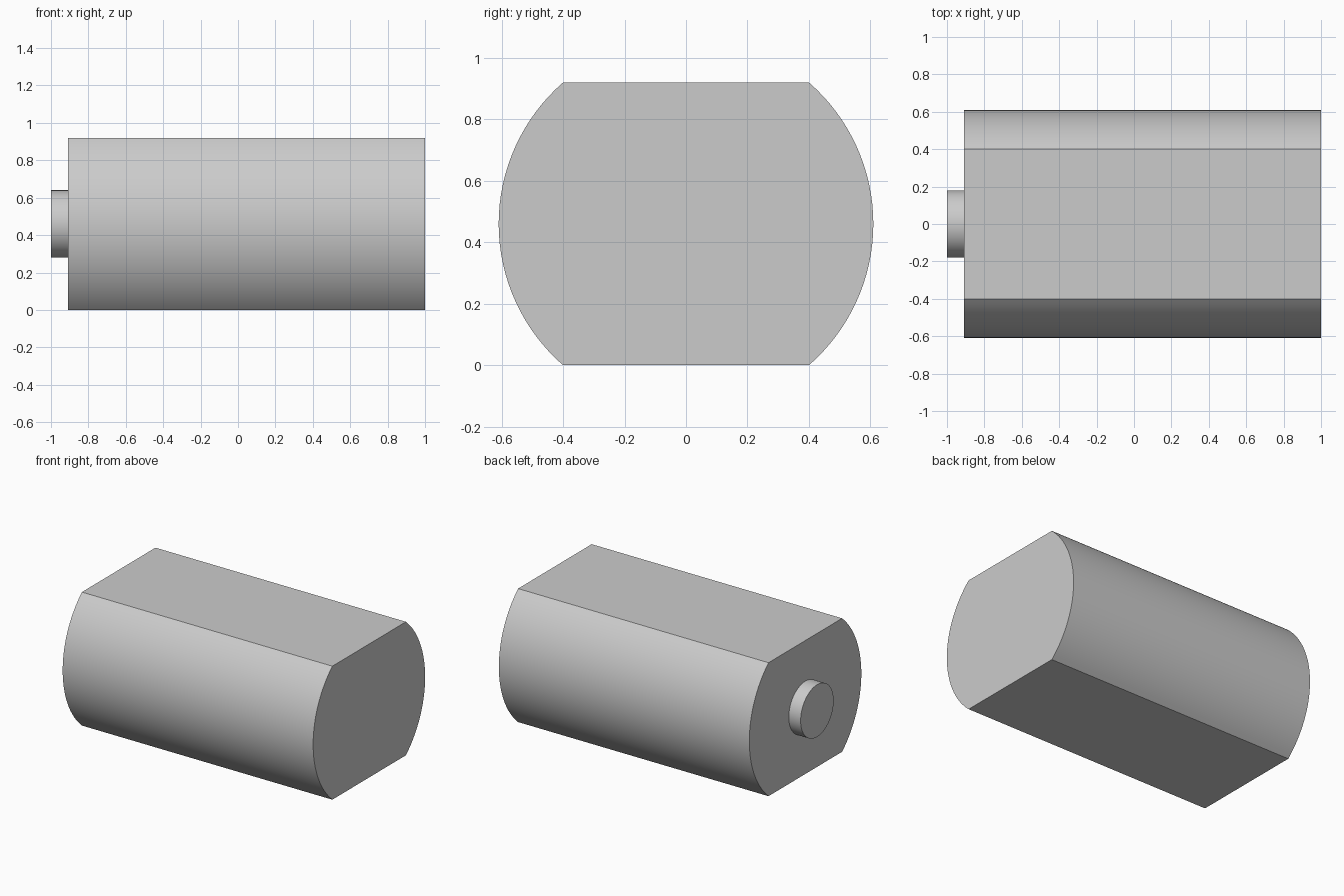
import bpy, bmesh, math

if "Cube" in bpy.data.objects:
    bpy.data.objects.remove(bpy.data.objects["Cube"], do_unlink=True)

grey = bpy.data.materials.new("plain_grey")
grey.use_nodes = True
colour = (0.6, 0.6, 0.6, 1)
grey.diffuse_color = colour
grey.node_tree.nodes["Principled BSDF"].inputs["Base Color"].default_value = colour

RADIUS, HALF_HEIGHT = 0.61, 0.46
SHAFT_RADIUS = 0.18
BODY_START = -0.91


def arc(radius, start, end, steps):
    """Points (y, z) along an arc around the motor axis."""
    angles = [start + (end - start) * i / steps for i in range(steps + 1)]
    return [(radius * math.cos(a), HALF_HEIGHT + radius * math.sin(a)) for a in angles]


def extrude_along_x(name, outline, x0, x1):
    """Closed prism with the given (y, z) outline."""
    bm = bmesh.new()
    cap = bm.faces.new([bm.verts.new((x0, y, z)) for y, z in outline])
    result = bmesh.ops.extrude_face_region(bm, geom=[cap], use_keep_orig=True)
    moved = [v for v in result["geom"] if isinstance(v, bmesh.types.BMVert)]
    bmesh.ops.translate(bm, vec=(x1 - x0, 0, 0), verts=moved)
    bmesh.ops.recalc_face_normals(bm, faces=bm.faces)
    mesh = bpy.data.meshes.new(name)
    bm.to_mesh(mesh)
    bm.free()
    mesh.materials.append(grey)
    obj = bpy.data.objects.new(name, mesh)
    bpy.context.collection.objects.link(obj)
    bpy.ops.object.select_all(action="DESELECT")
    obj.select_set(True)
    bpy.context.view_layer.objects.active = obj
    bpy.ops.object.shade_smooth_by_angle(angle=math.radians(30))
    return obj


# Motor can: round sides with flat top and bottom
flat = math.asin(HALF_HEIGHT / RADIUS)
can_outline = (arc(RADIUS, -flat, flat, 32)
               + arc(RADIUS, math.pi - flat, math.pi + flat, 32))
extrude_along_x("motor_can", can_outline, BODY_START, 1)

# Round boss on the end face
boss_outline = arc(SHAFT_RADIUS, 0, math.tau, 64)[:-1]
extrude_along_x("end_boss", boss_outline, -1, BODY_START)
